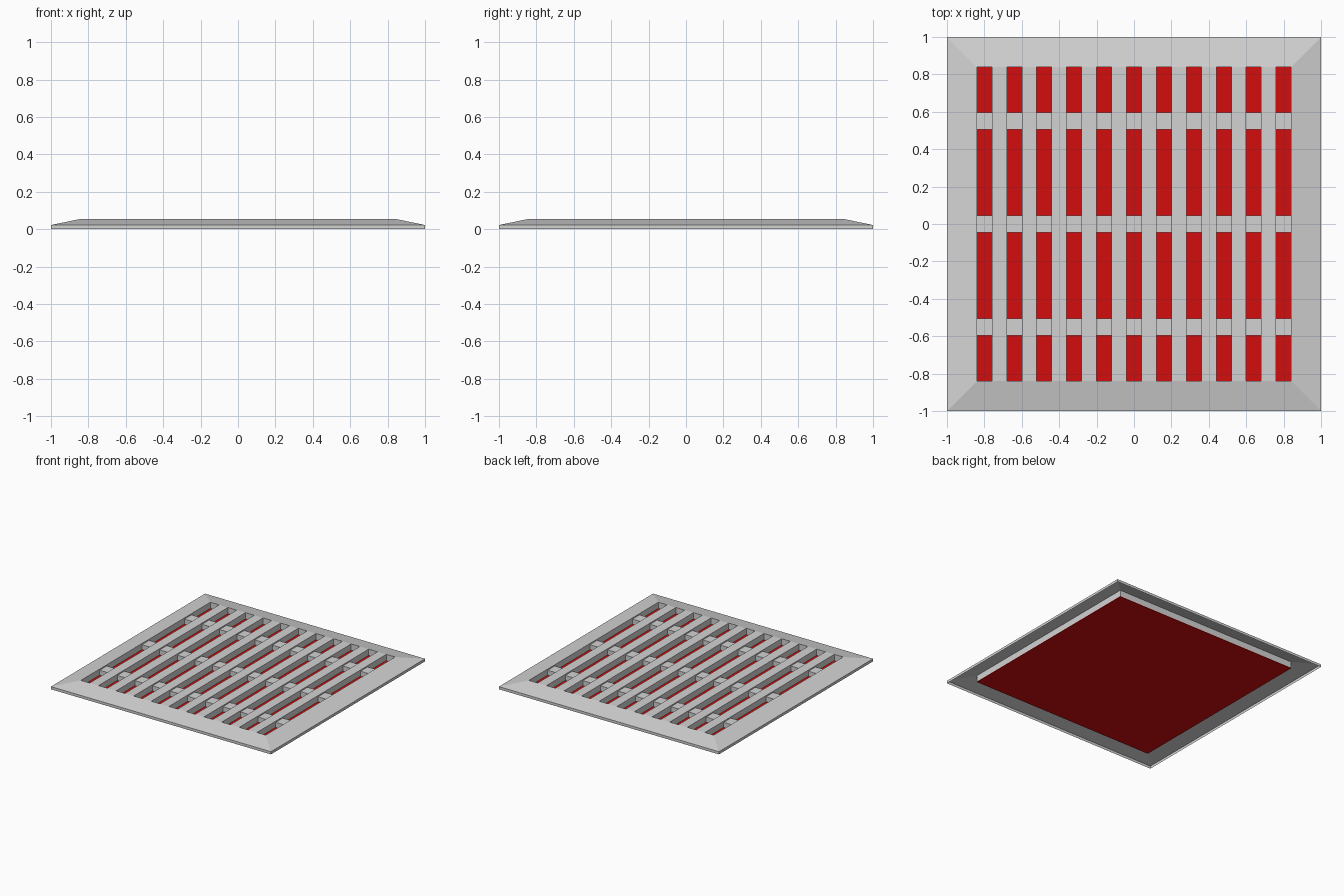
import bpy, bmesh

if "Cube" in bpy.data.objects:
    bpy.data.objects.remove(bpy.data.objects["Cube"])

INNER, TOP, LIP = 0.84, 0.055, 0.022
PLATE = 0.004
SLOTS, PITCH = 11, 0.16


def material(name, color):
    m = bpy.data.materials.new(name)
    m.use_nodes = True
    m.diffuse_color = color
    m.node_tree.nodes["Principled BSDF"].inputs["Base Color"].default_value = color
    return m


grey = material("light grey metal", (0.65, 0.65, 0.65, 1))
red = material("red backing", (0.65, 0.004, 0.004, 1))


def finish(name, bm, mat):
    mesh = bpy.data.meshes.new(name)
    bm.to_mesh(mesh)
    bm.free()
    mesh.materials.append(mat)
    obj = bpy.data.objects.new(name, mesh)
    bpy.context.collection.objects.link(obj)
    return obj


def box(name, x, y, z, mat):
    """Box between the (low, high) pairs on each axis."""
    bm = bmesh.new()
    bmesh.ops.create_cube(bm, size=1)
    for v in bm.verts:
        for i, (lo, hi) in enumerate((x, y, z)):
            v.co[i] = lo if v.co[i] < 0 else hi
    return finish(name, bm, mat)


# Frame: thin sheet with a low lip, a sloped border and an inner wall
bm = bmesh.new()
rings = []
for half, z in ((1, 0), (1, LIP), (INNER, TOP), (INNER, PLATE)):
    rings.append([bm.verts.new((sx * half, sy * half, z))
                  for sx, sy in ((-1, -1), (1, -1), (1, 1), (-1, 1))])
for a, b in zip(rings, rings[1:]):
    for i in range(4):
        j = (i + 1) % 4
        bm.faces.new((a[i], a[j], b[j], b[i]))
finish("frame", bm, grey)

# Backing plate that shows through the slots
box("backing_plate", (-INNER, INNER), (-INNER, INNER), (0, PLATE), red)

# Long slats between the slots
for i in range(SLOTS - 1):
    x = (i - (SLOTS - 2) / 2) * PITCH
    box(f"slat_{i + 1}", (x - PITCH / 4, x + PITCH / 4),
        (-INNER, INNER), (PLATE, TOP), grey)

# Lower cross bars tying the slats together
for name, y in (("front", -0.55), ("middle", 0), ("back", 0.55)):
    box(f"{name}_cross_bar", (-INNER, INNER), (y - 0.046, y + 0.046),
        (PLATE, 0.045), grey)
